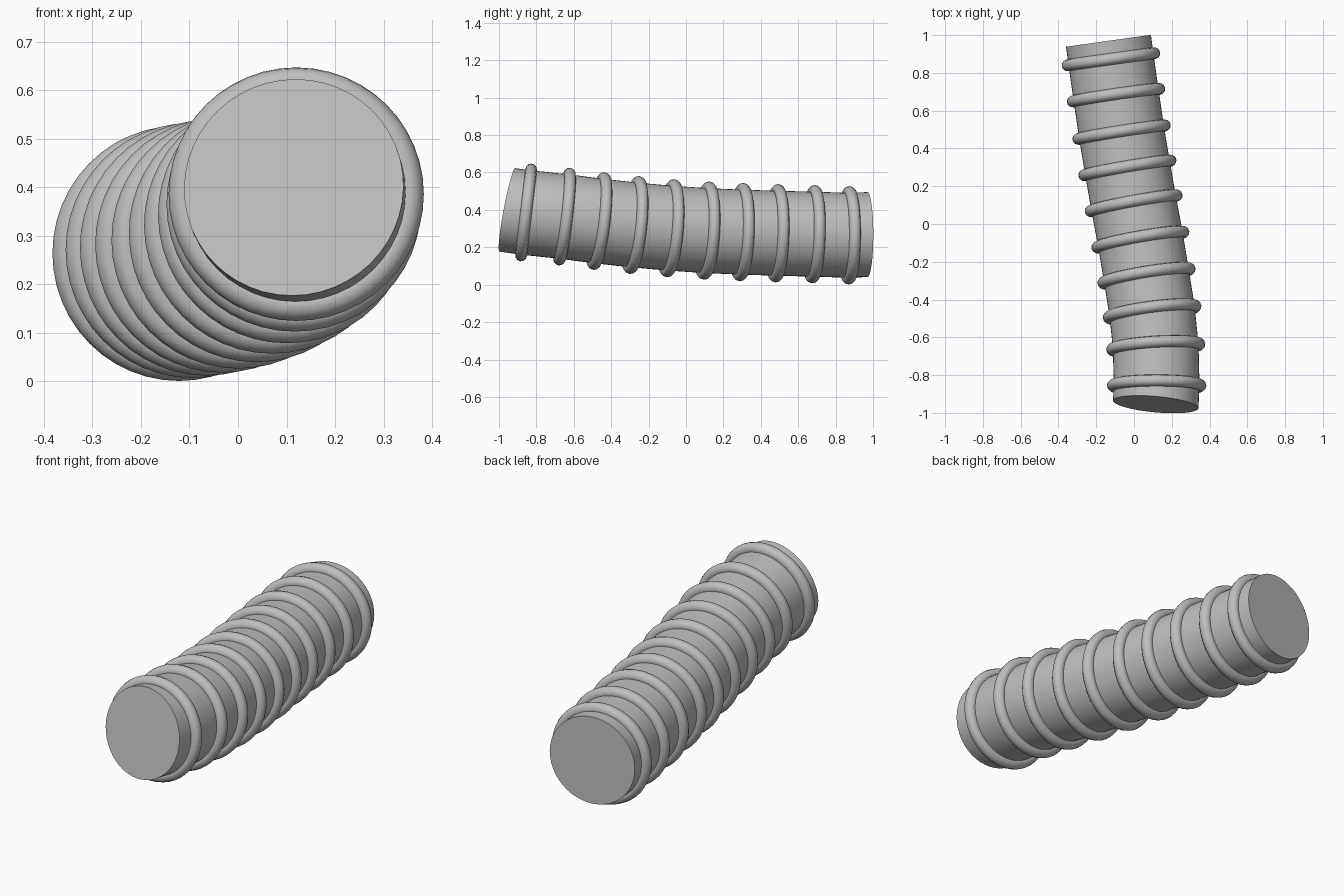
import bpy, bmesh, math
from mathutils import Vector

cube = bpy.data.objects.get("Cube")
if cube:
    bpy.data.objects.remove(cube, do_unlink=True)

BODY_RADIUS = 0.227
RING_MAJOR, RING_MINOR = 0.232, 0.031
SIDES = 48

# Centreline: front end, one point per ring, back end
PATH = [Vector(p) for p in (
    (0.115, -0.955, 0.40), (0.12, -0.855, 0.386), (0.115, -0.65, 0.364),
    (0.096, -0.465, 0.34), (0.066, -0.275, 0.319), (0.034, -0.083, 0.302),
    (-0.002, 0.11, 0.289), (-0.035, 0.297, 0.281), (-0.066, 0.486, 0.275),
    (-0.095, 0.682, 0.27), (-0.122, 0.872, 0.264), (-0.135, 0.97, 0.268))]
TANGENTS = [(b - a).normalized() for a, b in zip(PATH, PATH[2:])]
TANGENTS = ([Vector((0.09, 1, -0.19)).normalized()] + TANGENTS
            + [Vector((-0.14, 1, 0)).normalized()])

grey = bpy.data.materials.new("light grey")
grey.use_nodes = True
grey.diffuse_color = (0.52, 0.52, 0.52, 1)
shader = grey.node_tree.nodes["Principled BSDF"]
shader.inputs["Base Color"].default_value = grey.diffuse_color
shader.inputs["Roughness"].default_value = 0.7


def frame(tangent):
    """Side and up directions square to the centreline."""
    side = tangent.cross(Vector((0, 0, 1))).normalized()
    return side, side.cross(tangent)


def finish(name, bm):
    bmesh.ops.recalc_face_normals(bm, faces=bm.faces[:])
    mesh = bpy.data.meshes.new(name)
    bm.to_mesh(mesh)
    bm.free()
    mesh.materials.append(grey)
    obj = bpy.data.objects.new(name, mesh)
    bpy.context.collection.objects.link(obj)
    bpy.ops.object.select_all(action='DESELECT')
    obj.select_set(True)
    bpy.context.view_layer.objects.active = obj
    bpy.ops.object.shade_smooth_by_angle(angle=math.radians(40))


def bridge(bm, a, b):
    for i in range(len(a)):
        j = (i + 1) % len(a)
        bm.faces.new((a[i], a[j], b[j], b[i]))


# Curved tube body with flat caps
bm = bmesh.new()
loops = []
for centre, tangent in zip(PATH, TANGENTS):
    side, up = frame(tangent)
    angles = [math.tau * i / SIDES for i in range(SIDES)]
    loops.append([bm.verts.new(centre + BODY_RADIUS * (side * math.cos(a) + up * math.sin(a)))
                  for a in angles])
for a, b in zip(loops, loops[1:]):
    bridge(bm, a, b)
bm.faces.new(loops[0])
bm.faces.new(loops[-1])
finish("tube_body", bm)

# Raised rounded rings along the tube
MINOR_SIDES = 12
for n in range(1, len(PATH) - 1):
    side, up = frame(TANGENTS[n])
    bm = bmesh.new()
    loops = []
    for i in range(SIDES):
        a = math.tau * i / SIDES
        out = side * math.cos(a) + up * math.sin(a)
        section = []
        for k in range(MINOR_SIDES):
            b = math.tau * k / MINOR_SIDES
            section.append(bm.verts.new(
                PATH[n] + out * (RING_MAJOR + RING_MINOR * math.cos(b))
                + TANGENTS[n] * RING_MINOR * math.sin(b)))
        loops.append(section)
    for i in range(SIDES):
        bridge(bm, loops[i], loops[(i + 1) % SIDES])
    finish(f"ring_{n}", bm)
